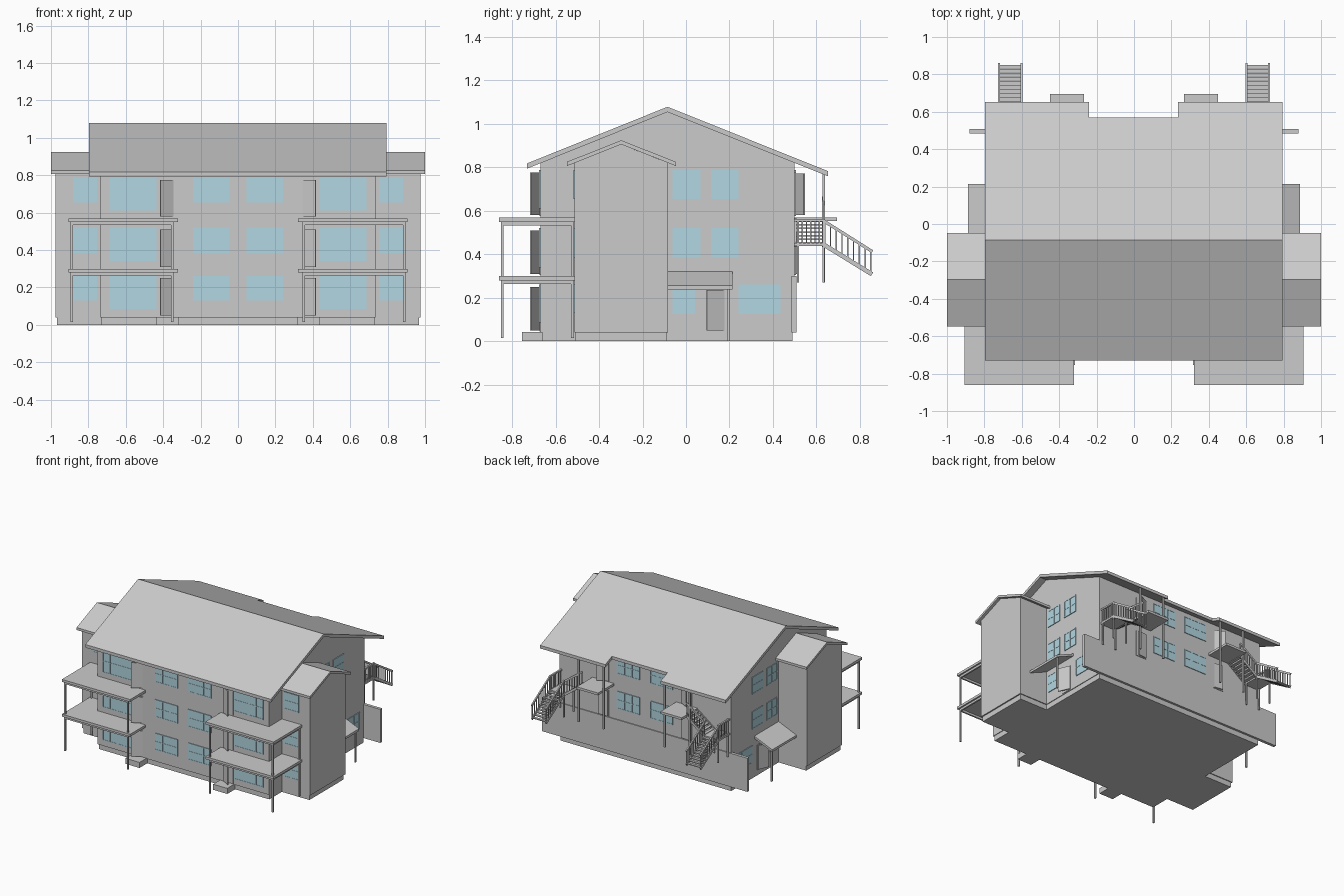
import bpy, math
from mathutils import Matrix, Vector

if "Cube" in bpy.data.objects:
    bpy.data.objects.remove(bpy.data.objects["Cube"])

glass = bpy.data.materials.new("glass_blue")
glass.diffuse_color = (0.45, 0.68, 0.76, 1)
glass.use_nodes = True
glass.node_tree.nodes["Principled BSDF"].inputs["Base Color"].default_value = glass.diffuse_color


def mesh(name, verts, faces, mat=None):
    me = bpy.data.meshes.new(name)
    me.from_pydata(verts, [], faces)
    ob = bpy.data.objects.new(name, me)
    bpy.context.collection.objects.link(ob)
    if mat:
        me.materials.append(mat)
    return ob


def prism(name, prof, lo, hi, axis="x", mat=None):
    """Extrude a profile: (y,z) along x, or (x,z) along y."""
    n = len(prof)
    area = sum(prof[i][0] * prof[(i + 1) % n][1] - prof[(i + 1) % n][0] * prof[i][1] for i in range(n))
    if (area < 0) != (axis == "y"):
        prof = prof[::-1]
    v = [(t, a, b) if axis == "x" else (a, t, b) for t in (lo, hi) for a, b in prof]
    f = [list(range(n))[::-1], list(range(n, 2 * n))]
    f += [(i, (i + 1) % n, n + (i + 1) % n, n + i) for i in range(n)]
    return mesh(name, v, f, mat)


def box(name, x0, x1, y0, y1, z0, z1, mat=None):
    x0, x1 = sorted((x0, x1))
    return prism(name, [(y0, z0), (y1, z0), (y1, z1), (y0, z1)], x0, x1, "x", mat)


def sbox(name, s, x0, x1, y0, y1, z0, z1, mat=None):
    return box(name, s * x0, s * x1, y0, y1, z0, z1, mat)


def post(name, x, y, z0, z1, r=0.006):
    box(name, x - r, x + r, y - r, y + r, z0, z1)


def bar(name, a, b, w=0.005, h=0.007):
    """Straight sloped bar between two points."""
    a, b = Vector(a), Vector(b)
    d = b - a
    ob = box(name, -w, w, 0, d.length, -h, h)
    side = d.cross(Vector((0, 0, 1))).normalized()
    up = side.cross(d.normalized())
    m = Matrix((side, d.normalized(), up)).transposed().to_4x4()
    ob.data.transform(Matrix.Translation(a) @ m)


def window(face, pos, a0, a1, z0, z1, out, panes):
    """Glass pane with slim sash bars on a wall facing x or y."""
    def part(nm, u0, u1, w0, w1, d, mat):
        p0, p1 = sorted((pos - out * 0.004, pos + out * d))
        if face == "y":
            box(nm, u0, u1, p0, p1, w0, w1, mat)
        else:
            box(nm, p0, p1, u0, u1, w0, w1, mat)
    a0, a1 = sorted((a0, a1))
    part("window_glass", a0, a1, z0, z1, 0.003, glass)
    for i in range(panes + 1):
        u = a0 + (a1 - a0) * i / panes
        u = min(max(u, a0 + 0.003), a1 - 0.003)
        part("window_mullion", u - 0.003, u + 0.003, z0, z1, 0.005, glass)
    for w in (z0 + 0.003, (z0 + z1) / 2, z1 - 0.003):
        part("window_rail", a0, a1, w - 0.003, w + 0.003, 0.005, glass)


def door(name, hinge, free, z0, z1):
    """Door leaf standing ajar."""
    h, f = Vector((*hinge, 0)), Vector((*free, 0))
    d = f - h
    ob = box(name, 0, d.length, -0.004, 0.004, z0, z1)
    ob.data.transform(Matrix.Translation(h) @ Matrix.Rotation(math.atan2(d.y, d.x), 4, "Z"))


# Main body and foundation
box("foundation", -0.73, 0.73, -0.66, 0.49, 0, 0.045)
prism("main_walls", [(-0.67, 0.04), (0.5, 0.04), (0.5, 0.82), (-0.085, 1.055), (-0.67, 0.82)], -0.735, 0.735)

# Main roof: centre strip has a shorter rear eave
def roof(name, x0, x1, yb):
    zb = 1.078 - 0.401 * (yb + 0.085)
    prism(name, [(-0.73, 0.818), (-0.085, 1.078), (yb, zb), (yb, zb - 0.024),
                 (-0.085, 1.054), (-0.73, 0.794)], x0, x1)
roof("roof_left", -0.797, -0.24, 0.652)
roof("roof_middle", -0.24, 0.235, 0.57)
roof("roof_right", 0.235, 0.793, 0.652)

# Retaining wall along the back
box("retaining_wall", -0.88, 0.88, 0.484, 0.507, 0.04, 0.30)

# Middle windows, front and back
rows = [(0.13, 0.26), (0.385, 0.52), (0.655, 0.787)]
for s in (-1, 1):
    for i, (z0, z1) in enumerate(rows):
        window("y", -0.67, s * 0.045, s * 0.24, z0, z1, -1, 3)
        if i:
            window("y", 0.5, s * 0.045, s * 0.24, z0, z1, 1, 3)

for s in (-1, 1):
    # Side wings
    sbox("wing_foundation", s, 0.70, 0.967, -0.507, -0.09, 0, 0.045)
    x0, x1 = sorted((s * 0.70, s * 0.977))
    prism("wing_walls", [(-0.513, 0.04), (-0.083, 0.04), (-0.083, 0.82), (-0.298, 0.905), (-0.513, 0.82)], x0, x1)
    x0, x1 = sorted((s * 0.70, s))
    prism("wing_roof", [(-0.547, 0.825), (-0.298, 0.924), (-0.047, 0.825), (-0.047, 0.806),
                        (-0.298, 0.905), (-0.547, 0.806)], x0, x1)

    # Front windows and doors on each floor
    for (z0, z1), zd, ht in zip(rows, (0.05, 0.31, 0.58), (0.2, 0.2, 0.195)):
        window("y", -0.513, s * 0.755, s * 0.882, z0, z1, -1, 2)
        window("y", -0.67, s * 0.437, s * 0.688, z0 - 0.045, z1, -1, 4)
        sbox("door_frame", s, 0.343, 0.43, -0.674, -0.66, zd - 0.005, zd + ht + 0.005)
        door("front_door", (s * 0.347, -0.675), (s * 0.415, -0.713), zd, zd + ht)
    sbox("front_step", s, 0.315, 0.437, -0.755, -0.65, 0, 0.043)

    # Front balconies
    for z in (0.28, 0.549):
        sbox("balcony_slab", s, 0.322, 0.907, -0.86, -0.512, z, z + 0.019)
        sbox("balcony_front_beam", s, 0.345, 0.895, -0.85, -0.838, z - 0.016, z)
        sbox("balcony_side_beam", s, 0.883, 0.895, -0.85, -0.515, z - 0.016, z)
        sbox("balcony_inner_beam", s, 0.345, 0.357, -0.85, -0.67, z - 0.016, z)
    for x, y in ((0.351, -0.844), (0.889, -0.844), (0.889, -0.522)):
        post("balcony_post", s * x, y, 0.015, 0.55)

    # Side windows, entrance and canopy
    for z0, z1 in rows[1:]:
        window("x", s * 0.735, -0.062, 0.066, z0, z1, s, 2)
        window("x", s * 0.735, 0.114, 0.242, z0, z1, s, 2)
    window("x", s * 0.735, -0.062, 0.042, 0.125, 0.26, s, 2)
    window("x", s * 0.735, 0.242, 0.434, 0.125, 0.26, s, 3)
    sbox("side_door_frame", s, 0.73, 0.739, 0.09, 0.18, 0.045, 0.24)
    door("side_door", (s * 0.74, 0.176), (s * 0.775, 0.095), 0.05, 0.235)
    prism("side_canopy", [(s * 0.73, 0.323), (s * 0.888, 0.256), (s * 0.888, 0.238), (s * 0.73, 0.305)],
          -0.083, 0.214, "y")
    post("canopy_post", s * 0.87, 0.195, 0, 0.245)

    # Rear doors and upper landing
    for zd in (0.31, 0.58):
        sbox("rear_door_frame", s, 0.31, 0.40, 0.49, 0.505, zd - 0.005, zd + 0.197)
        door("rear_door", (s * 0.315, 0.506), (s * 0.385, 0.543 if zd > 0.5 else 0.515), zd, zd + 0.192)
    sbox("upper_landing", s, 0.267, 0.45, 0.5, 0.695, 0.552, 0.57)
    for x in (0.262, 0.475):
        post("rear_roof_post", s * x, 0.634, 0.27, 0.785)

    # Middle landing and its railing
    sbox("middle_landing", s, 0.60, 0.725, 0.5, 0.638, 0.437, 0.452)
    for x in (0.602, 0.718):
        for y in (0.515, 0.632):
            post("landing_post", s * x, y, 0.27, 0.45 if x < 0.7 else 0.562, 0.005)
    sbox("landing_handrail", s, 0.712, 0.725, 0.5, 0.64, 0.55, 0.562)
    for i in range(7):
        post("landing_baluster", s * 0.718, 0.515 + i * 0.0195, 0.45, 0.552, 0.003)

    # Cross flight up to the door, with outer railing
    for i in range(7):
        x = 0.60 - i * 0.0225
        sbox("upper_tread", s, x - 0.024, x, 0.503, 0.632, 0.449 + i * 0.0165, 0.456 + i * 0.0165)
    for y in (0.503, 0.63):
        bar("upper_stringer", (s * 0.605, y, 0.44), (s * 0.447, y, 0.558), 0.004, 0.009)
    bar("upper_handrail", (s * 0.605, 0.63, 0.545), (s * 0.447, 0.63, 0.66))
    for i in range(8):
        t = i / 7
        post("upper_baluster", s * (0.60 - 0.15 * t), 0.63, 0.445 + 0.112 * t, 0.545 + 0.112 * t, 0.003)

    # Lower flight to the rear ground
    for i in range(10):
        y = 0.637 + i * 0.0215
        sbox("lower_tread", s, 0.605, 0.72, y, y + 0.02, 0.435 - i * 0.0137, 0.442 - i * 0.0137)
    for x in (0.602, 0.722):
        bar("lower_stringer", (s * x, 0.632, 0.445), (s * x, 0.855, 0.308), 0.004, 0.01)
        bar("lower_handrail", (s * x, 0.632, 0.554), (s * x, 0.857, 0.412))
        for i in range(9):
            t = i / 8
            post("lower_baluster", s * x, 0.638 + 0.212 * t, 0.44 - 0.13 * t, 0.55 - 0.134 * t, 0.003)
